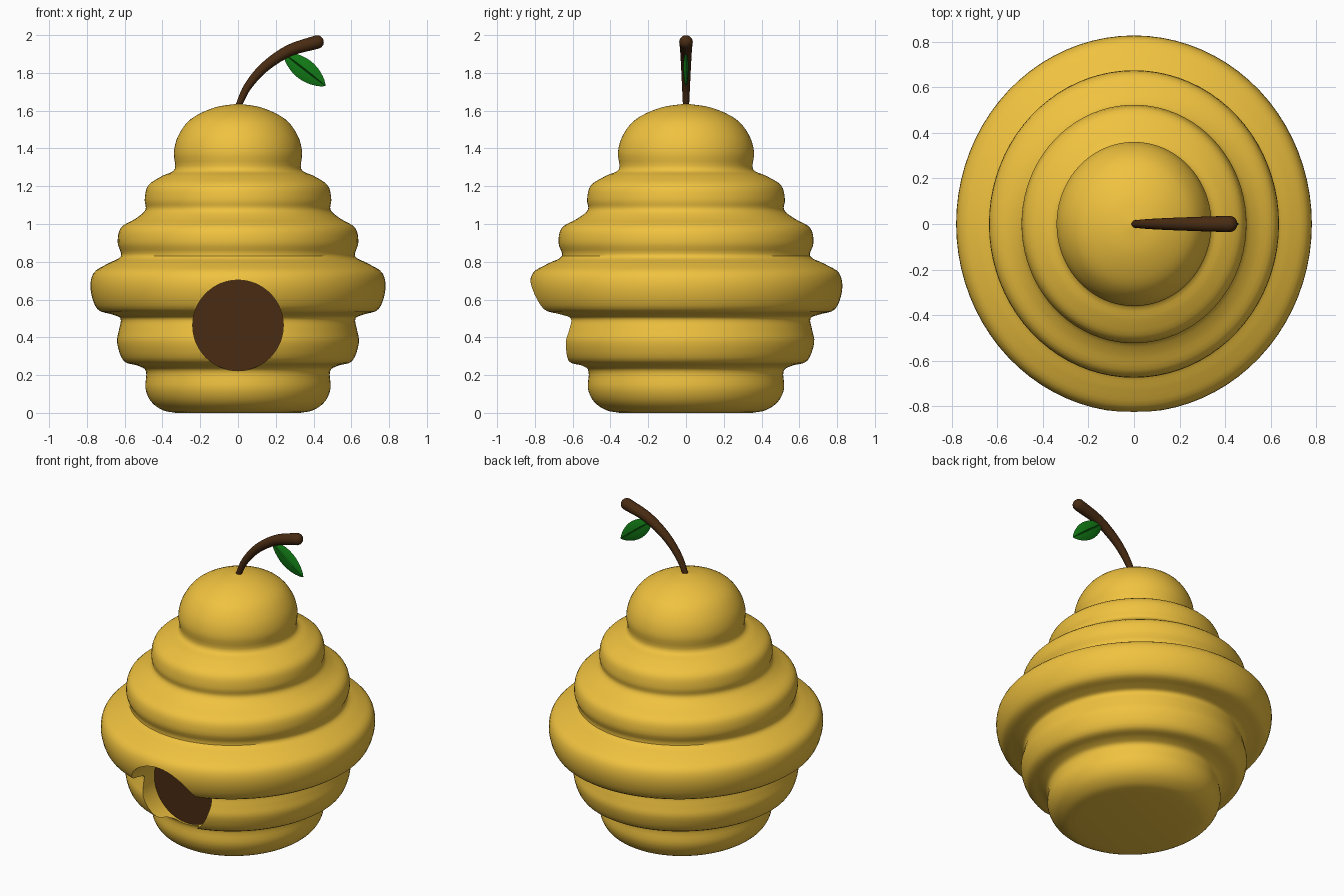
import bpy, bmesh, math
from mathutils import Vector

if "Cube" in bpy.data.objects:
    bpy.data.objects.remove(bpy.data.objects["Cube"])


def material(name, rgb):
    m = bpy.data.materials.new(name)
    m.diffuse_color = (*rgb, 1)
    m.use_nodes = True
    m.node_tree.nodes["Principled BSDF"].inputs["Base Color"].default_value = m.diffuse_color
    return m


HONEY = material("honey", (0.87, 0.54, 0.05))
BARK = material("bark", (0.065, 0.024, 0.006))
GREEN = material("green", (0.006, 0.2, 0.008))


def spline(pts, n):
    """Catmull-Rom through the points, n steps per span."""
    p = [Vector(q) for q in pts]
    p = [2 * p[0] - p[1]] + p + [2 * p[-1] - p[-2]]
    out = []
    for i in range(1, len(p) - 2):
        a, b, c, d = p[i - 1:i + 3]
        for k in range(n):
            t = k / n
            out.append(0.5 * (2 * b + (c - a) * t + (2 * a - 5 * b + 4 * c - d) * t * t
                              + (3 * b - a - 3 * c + d) * t ** 3))
    return out + [p[-2]]


def loft(name, rings, mat):
    """Skin closed rings of points and cap both ends."""
    bm = bmesh.new()
    rows = [[bm.verts.new(v) for v in r] for r in rings]
    n = len(rows[0])
    for a, b in zip(rows, rows[1:]):
        for i in range(n):
            j = (i + 1) % n
            bm.faces.new((a[i], a[j], b[j], b[i]))
    bm.faces.new(rows[0])
    bm.faces.new(rows[-1])
    bmesh.ops.recalc_face_normals(bm, faces=bm.faces)
    me = bpy.data.meshes.new(name)
    bm.to_mesh(me)
    bm.free()
    ob = bpy.data.objects.new(name, me)
    bpy.context.collection.objects.link(ob)
    me.materials.append(mat)
    return ob


def smooth(ob, deg):
    bpy.ops.object.select_all(action='DESELECT')
    ob.select_set(True)
    bpy.context.view_layer.objects.active = ob
    bpy.ops.object.shade_smooth_by_angle(angle=math.radians(deg))


def angles(n):
    return [2 * math.pi * i / n for i in range(n)]


# hive body: stacked rounded rings, slightly deeper than wide
profile = [(0.33, 0), (0.40, 0.015), (0.46, 0.06), (0.49, 0.13), (0.487, 0.22),
           (0.53, 0.25), (0.605, 0.275), (0.64, 0.37), (0.63, 0.44), (0.622, 0.50),
           (0.67, 0.522), (0.745, 0.55), (0.78, 0.65), (0.765, 0.74), (0.69, 0.79),
           (0.62, 0.83), (0.637, 0.90), (0.62, 0.98), (0.54, 1.03), (0.49, 1.075),
           (0.494, 1.13), (0.475, 1.205), (0.40, 1.255), (0.335, 1.29), (0.34, 1.38),
           (0.315, 1.47), (0.25, 1.555), (0.13, 1.615), (0.004, 1.637)]
body = loft("hive_body", [[(p.x * math.cos(a), 1.06 * p.x * math.sin(a), max(p.y, 0))
                           for a in angles(80)] for p in spline(profile, 4)], HONEY)


# entrance: blind round hole with a dark floor
def disc(y0, y1, r):
    return [[(r * math.cos(a), y, 0.463 + r * math.sin(a)) for a in angles(64)] for y in (y0, y1)]


cutter = loft("entrance_cutter", disc(-1.0, -0.5, 0.24), HONEY)
mod = body.modifiers.new("entrance", 'BOOLEAN')
mod.operation, mod.solver, mod.object = 'DIFFERENCE', 'EXACT', cutter
bpy.context.view_layer.objects.active = body
bpy.ops.object.modifier_apply(modifier=mod.name)
bpy.data.objects.remove(cutter)
smooth(body, 40)
loft("entrance_floor", disc(-0.505, -0.495, 0.24), BARK)

# branch: curved, thickening towards a rounded tip
path = spline([(0, 0, 1.62), (0.05, 0, 1.725), (0.14, 0, 1.83), (0.27, 0, 1.917),
               (0.42, 0, 1.964)], 6)
radii = [0.016 + 0.02 * i / (len(path) - 1) for i in range(len(path))]
end = (path[-1] - path[-2]).normalized()
tip = path[-1].copy()
for k in (25, 50, 70, 86):
    path.append(tip + end * 0.034 * math.sin(math.radians(k)))
    radii.append(0.036 * math.cos(math.radians(k)))
rings = []
for i, (p, r) in enumerate(zip(path, radii)):
    t = (path[min(i + 1, len(path) - 1)] - path[max(i - 1, 0)]).normalized()
    side = Vector((0, 1, 0))
    up = t.cross(side)
    rings.append([p + r * (side * math.cos(a) + up * math.sin(a)) for a in angles(20)])
smooth(loft("branch", rings, BARK), 60)

# leaf: thin lens shape with a groove along the middle
base, end = Vector((0.24, 0, 1.905)), Vector((0.462, 0, 1.732))
across = (end - base).normalized().cross(Vector((0, 1, 0)))
section = [(-1, 0), (-0.5, -0.9), (-0.08, -1), (0, -0.5), (0.08, -1), (0.5, -0.9),
           (1, 0), (0.5, 0.9), (0.08, 1), (0, 0.5), (-0.08, 1), (-0.5, 0.9)]
rings = []
for k in range(17):
    t = 0.5 - 0.5 * math.cos(math.pi * k / 16)
    s = max(math.sin(math.pi * t) ** 0.7, 0.02)
    rings.append([base.lerp(end, t) + across * (u * 0.056 * s) + Vector((0, v * 0.014 * s, 0))
                  for u, v in section])
smooth(loft("leaf", rings, GREEN), 40)
